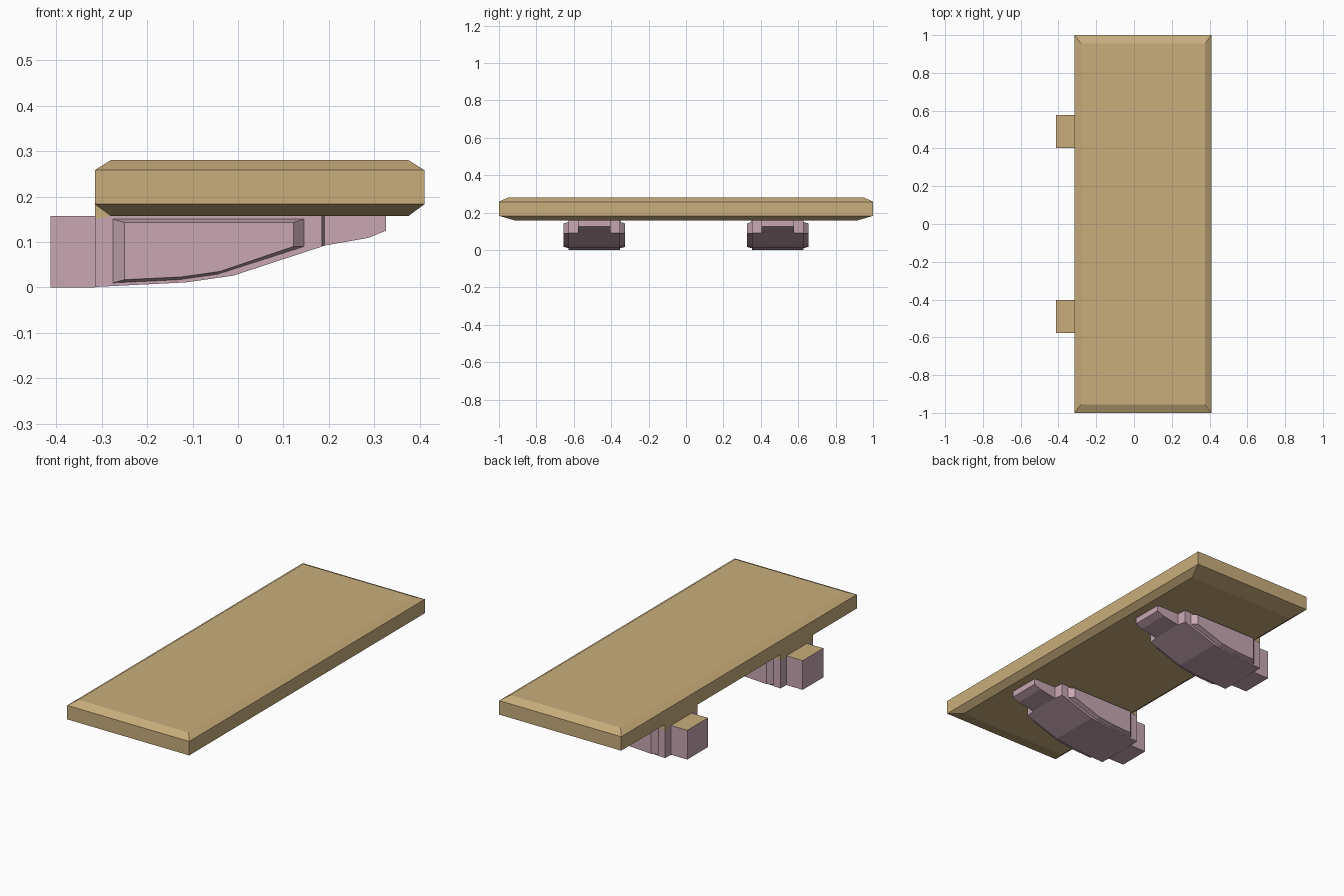
import bpy, bmesh

if "Cube" in bpy.data.objects:
    bpy.data.objects.remove(bpy.data.objects["Cube"])


def material(name, color):
    m = bpy.data.materials.new(name)
    m.diffuse_color = color
    m.use_nodes = True
    m.node_tree.nodes["Principled BSDF"].inputs["Base Color"].default_value = m.diffuse_color
    return m


WOOD = material("wood", (0.58, 0.42, 0.20, 1))
PINK = material("pink_paint", (0.58, 0.39, 0.45, 1))


def loft(name, rings, mats, tan_top=False):
    """Skin a list of matching closed rings and cap both ends."""
    bm = bmesh.new()
    loops = [[bm.verts.new(p) for p in r] for r in rings]
    n = len(rings[0])
    for a, b in zip(loops, loops[1:]):
        for i in range(n):
            j = (i + 1) % n
            bm.faces.new((a[i], a[j], b[j], b[i]))
    bm.faces.new(loops[0])
    bm.faces.new(loops[-1])
    bmesh.ops.dissolve_degenerate(bm, edges=bm.edges[:], dist=1e-5)
    bmesh.ops.recalc_face_normals(bm, faces=bm.faces[:])
    if tan_top:
        for f in bm.faces:
            if f.normal.z > 0.9:
                f.material_index = 1
    me = bpy.data.meshes.new(name)
    bm.to_mesh(me)
    bm.free()
    for m in mats:
        me.materials.append(m)
    ob = bpy.data.objects.new(name, me)
    bpy.context.collection.objects.link(ob)
    return ob


def rect(z, dx, dy):
    x0, x1, y = -0.315 + dx, 0.41 - dx, 1 - dy
    return [(x0, -y, z), (x1, -y, z), (x1, y, z), (x0, y, z)]


# Shelf board with bevelled top and bottom edges
loft("shelf_board", [rect(0.157, 0.035, 0.09), rect(0.183, 0, 0),
                     rect(0.258, 0, 0), rect(0.28, 0.035, 0.045)], [WOOD])

# Bracket stations: x, underside height, half width
STATIONS = [(-0.412, 0, 0.0875), (-0.315, 0, 0.0875), (-0.315, 0.001, 0.138),
            (-0.115, 0.011, 0.138), (-0.01, 0.026, 0.138), (0.185, 0.09, 0.138),
            (0.19, 0.092, 0.0875), (0.287, 0.109, 0.0875), (0.326, 0.125, 0.0875)]
# Side panel outlines: base on the bracket, then the raised face
PANEL_BASE = [(-0.275, 0.15), (-0.275, 0.01), (-0.13, 0.017), (-0.045, 0.029),
              (0.145, 0.09), (0.145, 0.15)]
PANEL_FACE = [(-0.25, 0.143), (-0.25, 0.017), (-0.125, 0.023), (-0.04, 0.035),
              (0.122, 0.09), (0.122, 0.143)]

for side, cy in (("front", -0.49), ("back", 0.49)):
    # Bracket body with wall block and narrow tip
    loft(side + "_bracket",
         [[(x, cy - w, z), (x, cy + w, z), (x, cy + w, 0.157), (x, cy - w, 0.157)]
          for x, z, w in STATIONS], [PINK, WOOD], tan_top=True)
    # Wedge filling the gap under the shelf's rear bevel
    loft(side + "_wedge",
         [[(-0.315, y, 0.183), (-0.28, y, 0.157), (-0.315, y, 0.15)]
          for y in (cy - 0.139, cy + 0.139)], [WOOD])
    # Raised panels on both bracket sides
    for tag, s in (("near", -1), ("far", 1)):
        loft(f"{side}_bracket_{tag}_panel",
             [[(x, cy + s * 0.138, z) for x, z in PANEL_BASE],
              [(x, cy + s * 0.164, z) for x, z in PANEL_FACE]], [PINK])
